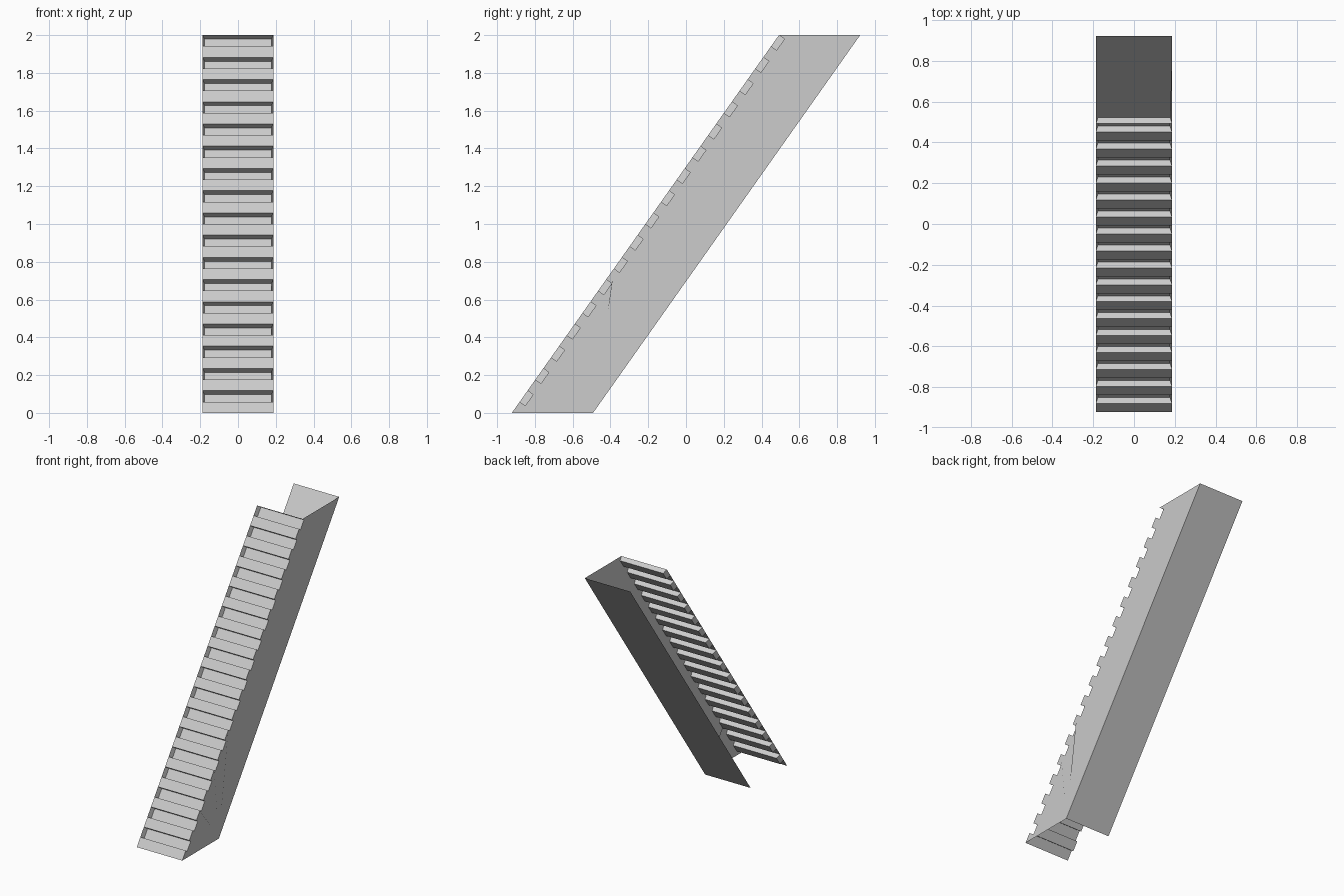
import bpy
import bmesh
from mathutils import Vector

if "Cube" in bpy.data.objects:
    bpy.data.objects.remove(bpy.data.objects["Cube"])

W = 0.187            # half width
WI = 0.177           # half width of the recess floors
BANDS = 34           # alternating flush / recessed bands
LOW, HIGH = Vector((0, -0.922, 0)), Vector((0, 0.492, 2))
DEPTH = 0.43         # horizontal depth of the channel
SLOPE = (HIGH - LOW).normalized()
INWARD = Vector((0, SLOPE.z, -SLOPE.y)) * 0.036


def sheet(name, polys):
    bm = bmesh.new()
    for poly in polys:
        bm.faces.new([bm.verts.new(p) for p in poly])
    bmesh.ops.remove_doubles(bm, verts=bm.verts, dist=1e-5)
    me = bpy.data.meshes.new(name)
    bm.to_mesh(me)
    bm.free()
    ob = bpy.data.objects.new(name, me)
    bpy.context.collection.objects.link(ob)


def at(p, x):
    return Vector((x, p.y, p.z))


def across(a, wa, b, wb):
    return [at(a, -wa), at(a, wa), at(b, wb), at(b, -wb)]


# Stepped front: flush bands with tapered recesses; walls close the left ends
stairs, left_walls, edge = [], [], []
for i in range(BANDS):
    a, b = LOW.lerp(HIGH, i / BANDS), LOW.lerp(HIGH, (i + 1) / BANDS)
    if i % 2 == 0:
        stairs.append(across(a, W, b, W))
        edge += [at(a, W), at(b, W)]
    else:
        c, d = a + INWARD, b + INWARD
        stairs += [across(a, W, c, WI), across(c, WI, d, WI), across(d, WI, b, W)]
        left_walls.append([at(a, -W), at(c, -WI), at(d, -WI), at(b, -W)])
        edge += [at(c, WI), at(d, WI)]
edge.append(at(HIGH, W))
sheet("stepped_front", stairs)
sheet("recess_left_walls", left_walls)

# Sloping back panel
back = Vector((0, DEPTH, 0))
sheet("back_panel", [across(HIGH + back, W, LOW + back, W)])

# Right side panel with a notched front edge; the left side is open
sheet("right_side_panel", [[at(LOW + back, W), at(HIGH + back, W)] + edge[::-1]])
